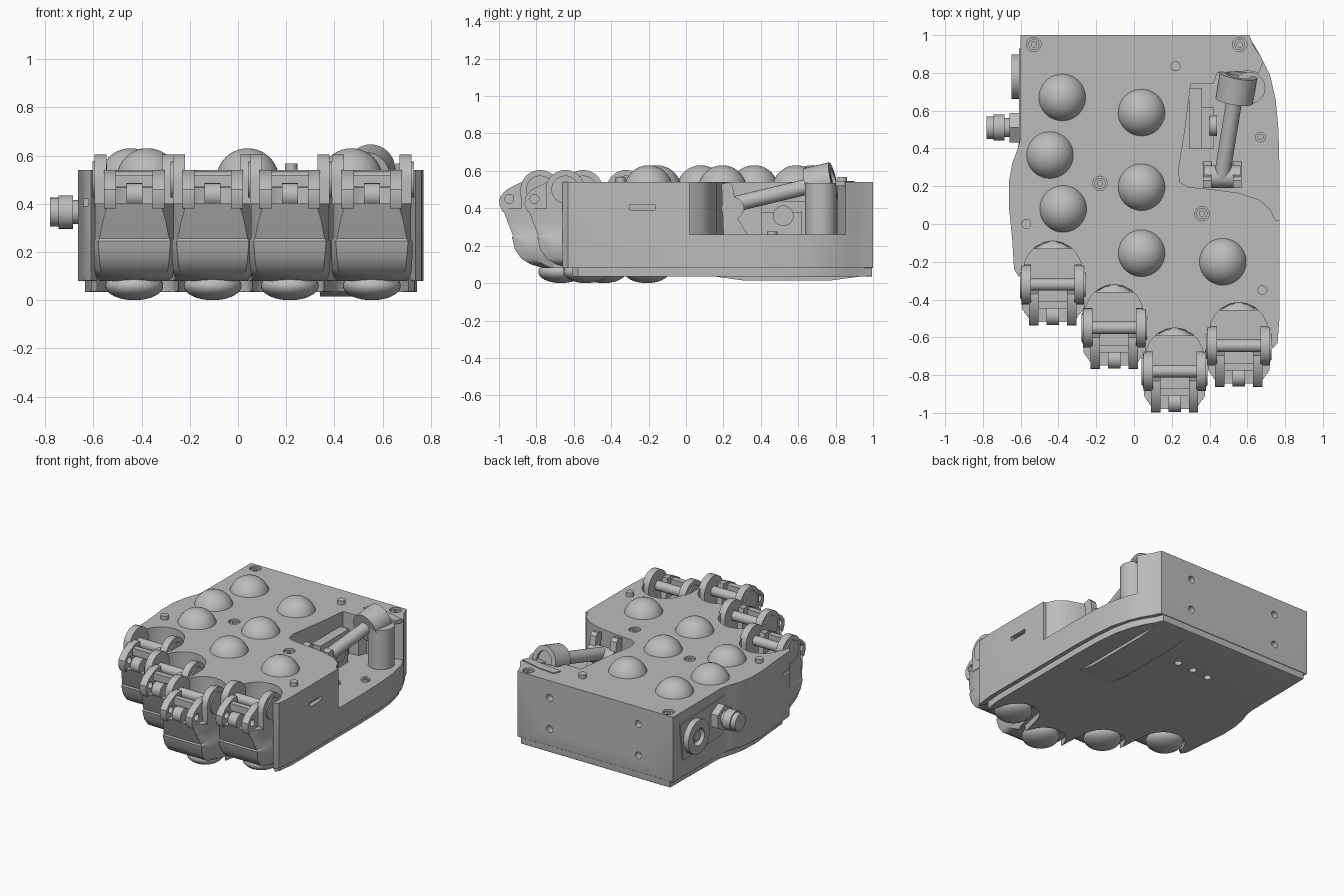
import bpy, bmesh, math
from mathutils import Vector, Matrix

cube = bpy.data.objects.get("Cube")
if cube:
    bpy.data.objects.remove(cube, do_unlink=True)

grey = bpy.data.materials.new("plain grey")
grey.use_nodes = True
grey.diffuse_color = (0.5, 0.5, 0.5, 1)
grey.node_tree.nodes["Principled BSDF"].inputs["Base Color"].default_value = (0.5, 0.5, 0.5, 1)
parts = []


def make(name, bm):
    bmesh.ops.recalc_face_normals(bm, faces=bm.faces[:])
    mesh = bpy.data.meshes.new(name)
    bm.to_mesh(mesh)
    bm.free()
    mesh.materials.append(grey)
    ob = bpy.data.objects.new(name, mesh)
    bpy.context.collection.objects.link(ob)
    parts.append(ob)
    return ob


def loft(name, rings, bevel=0):
    """Skin a stack of equal point rings; optionally round the first rim."""
    bm = bmesh.new()
    rows = [[bm.verts.new(p) for p in ring] for ring in rings]
    n = len(rows[0])
    for a, b in zip(rows, rows[1:]):
        for i in range(n):
            bm.faces.new((a[i], a[(i + 1) % n], b[(i + 1) % n], b[i]))
    first = bm.faces.new(rows[0])
    bm.faces.new(rows[-1])
    if bevel:
        bmesh.ops.bevel(bm, geom=first.edges[:], offset=bevel, segments=3,
                        profile=0.5, affect='EDGES', clamp_overlap=True)
    return make(name, bm)


def prism(name, pts, axis, lo, hi, bevel=0):
    place = {'x': lambda u, v, w: (w, u, v), 'y': lambda u, v, w: (u, w, v),
             'z': lambda u, v, w: (u, v, w)}[axis]
    return loft(name, [[place(u, v, w) for u, v in pts] for w in (lo, hi)], bevel)


def box(name, x, y, z):
    return prism(name, [(x[0], y[0]), (x[1], y[0]), (x[1], y[1]), (x[0], y[1])], 'z', *z)


def rod(name, p, q, r, sides=32):
    p, q = Vector(p), Vector(q)
    turn = (q - p).to_track_quat('Z', 'Y').to_matrix().to_4x4()
    bm = bmesh.new()
    bmesh.ops.create_cone(bm, cap_ends=True, segments=sides, radius1=r, radius2=r,
                          depth=(q - p).length, matrix=Matrix.Translation((p + q) / 2) @ turn)
    return make(name, bm)


def ball(name, centre, size):
    bm = bmesh.new()
    bmesh.ops.create_uvsphere(bm, u_segments=40, v_segments=20, radius=1,
                              matrix=Matrix.Translation(centre) @ Matrix.Diagonal((*size, 1)))
    return make(name, bm)


def ring(name, centre, axis, r, inner):
    """Flat washer made by cutting a disc with a hole."""
    c, d = Vector(centre), Vector(axis)
    ob = rod(name, c - d, c + d, r)
    cut(ob, rod("cutter", c - d * 3, c + d * 3, inner))


def cut(ob, cutter):
    parts.remove(cutter)
    cutter.hide_render = True
    mod = ob.modifiers.new("cut", 'BOOLEAN')
    mod.operation, mod.solver, mod.object = 'DIFFERENCE', 'EXACT', cutter
    bpy.context.view_layer.objects.active = ob
    bpy.ops.object.modifier_apply(modifier=mod.name)
    bpy.data.objects.remove(cutter, do_unlink=True)


# Finger positions: centre x and hinge y
fingers = [(-0.43, -0.32), (-0.105, -0.55), (0.215, -0.78), (0.555, -0.645)]

# Palm outline, with a scallop behind every finger
outline = [(0.61, 1), (-0.6, 1), (-0.6, 0.46), (-0.615, 0.4), (-0.645, 0.32), (-0.663, 0.22),
           (-0.663, 0.1), (-0.645, -0.08), (-0.635, -0.24), (-0.61, -0.28)]
for fx, fy in fingers:
    for i in range(11):
        t = math.pi * (1 - i / 10)
        outline.append((fx + 0.155 * math.cos(t), fy + 0.07 + 0.16 * math.sin(t)))
outline += [(0.735, -0.66), (0.76, -0.63), (0.77, -0.5), (0.77, 0.3), (0.765, 0.5),
            (0.75, 0.66), (0.72, 0.79), (0.675, 0.88), (0.635, 0.94)]

palm = prism("palm_body", outline, 'z', 0.08, 0.54, 0.03)
base = prism("base_plate", [(x * 0.96 + 0.002, y * 0.965 + 0.03) for x, y in outline],
             'z', 0.035, 0.09, 0.012)
prism("base_bulge", [(0.12, 0.04), (0.3, 0.015), (0.78, 0.015), (0.97, 0.04)], 'x', 0.34, 0.59)

# Thumb recess
recess = [(0.3, 0.74), (0.27, 0.5), (0.235, 0.28), (0.245, 0.22), (0.29, 0.195), (0.4, 0.185),
          (0.55, 0.165), (0.66, 0.13), (0.72, 0.08), (0.75, 0.02), (0.9, 0.01), (0.9, 0.88),
          (0.67, 0.85), (0.6, 0.81), (0.44, 0.8), (0.42, 0.74)]
cut(palm, prism("cutter", recess, 'z', 0.26, 0.7))

# Through holes behind the fingers
for fx, fy in fingers:
    for ob in (palm, base):
        cut(ob, rod("cutter", (fx, fy + 0.18, -0.1), (fx, fy + 0.18, 0.7), 0.05))

# Screw holes on top, back and underneath, and slots in the sides
for x, y in [(-0.53, 0.95), (0.56, 0.95), (-0.18, 0.215), (0.36, 0.055)]:
    cut(palm, rod("cutter", (x, y, 0.48), (x, y, 0.6), 0.038))
    ring("top_screw", (x, y, 0.515), (0, 0, 0.015), 0.029, 0.014)
for x in (0.36, -0.33):
    for z in (0.2, 0.42):
        cut(palm, rod("cutter", (x, 0.95, z), (x, 1.1, z), 0.024))
for x, y in [(0.47, 0.44), (0.37, 0.43), (0.17, 0.64), (0.04, 0.63), (-0.09, 0.62), (-0.49, -0.16)]:
    cut(base, rod("cutter", (x, y, -0.1), (x, y, 0.07), 0.024))
for x in (0.77, -0.65):
    cut(palm, box("cutter", (x - 0.03, x + 0.03), (-0.3, -0.165), (0.39, 0.42)))

# Top domes and locating pins
for x, y in [(-0.38, 0.67), (-0.445, 0.365), (-0.375, 0.08), (0.04, 0.59),
             (0.04, 0.195), (0.04, -0.155), (0.47, -0.2)]:
    ball("top_dome", (x, y, 0.5), (0.13, 0.13, 0.13))
for x, y in [(0.22, 0.835), (-0.57, 0), (0.68, -0.35)]:
    rod("locating_pin", (x, y, 0.5), (x, y, 0.567), 0.026)

# Finger bases
for fx, fy in fingers:
    rings = []
    for z, side, tip, front in [(0.08, 0.145, 0.1, 0.02), (0.1, 0.16, 0.13, -0.05),
                                (0.13, 0.165, 0.14, -0.1), (0.18, 0.168, 0.145, -0.135),
                                (0.245, 0.168, 0.15, -0.15), (0.255, 0.162, 0.145, -0.145),
                                (0.33, 0.162, 0.13, -0.175), (0.4, 0.162, 0.11, -0.2)]:
        half = [(side, 0.19), (side, min(0.06, front + 0.07)), (tip, front)]
        rings.append([(fx + x, fy + y, z) for x, y in half]
                     + [(fx - x, fy + y, z) for x, y in reversed(half)])
    loft("finger_housing", rings)
    rod("hinge_axle", (fx - 0.14, fy, 0.5), (fx + 0.14, fy, 0.5), 0.033)
    arc = [math.radians(a) for a in range(0, 181, 12)]
    lug = [(fy + 0.105 * math.cos(a), 0.5 + 0.105 * math.sin(a)) for a in arc]
    cheek = [(fy - 0.03, 0.38), (fy - 0.2, 0.38), (fy - 0.218, 0.42), (fy - 0.215, 0.46),
             (fy - 0.18, 0.5), (fy - 0.1, 0.54), (fy - 0.05, 0.54)]
    for s in (-1, 1):
        prism("hinge_lug", lug + [(fy - 0.1, 0.38), (fy + 0.1, 0.38)], 'x',
              fx + s * 0.115, fx + s * 0.165)
        rod("hinge_cap", (fx + s * 0.16, fy, 0.5), (fx + s * 0.174, fy, 0.5), 0.075)
        plate = prism("front_cheek", cheek, 'x', fx + s * 0.075, fx + s * 0.125)
        cut(plate, rod("cutter", (fx, fy - 0.165, 0.45), (fx + s * 0.3, fy - 0.165, 0.45), 0.024))
    box("cross_bar", (fx - 0.12, fx + 0.12), (fy - 0.13, fy - 0.09), (0.47, 0.52))
    rod("front_boss", (fx - 0.033, fy - 0.165, 0.435), (fx + 0.033, fy - 0.165, 0.435), 0.05)
    ball("lower_pad", (fx, fy + 0.11, 0.06), (0.12, 0.12, 0.06))

# Thumb drive inside the recess
foot, head = Vector((0.465, 0.25, 0.42)), Vector((0.54, 0.71, 0.53))
along = (head - foot).normalized()
rod("thumb_shaft", foot, head, 0.042)
rod("thumb_head", head - along * 0.06, head + along * 0.065, 0.1)
ring("thumb_head_rim", head + along * 0.07, along * 0.012, 0.1, 0.065)
rod("thumb_post", (0.61, 0.72, 0.25), (0.61, 0.72, 0.535), 0.085)
arm = [(0.2, 0.26), (0.33, 0.26), (0.28, 0.34), (0.25, 0.52), (0.23, 0.54), (0.19, 0.53)]
for x in (0.365, 0.525):
    prism("thumb_bracket", arm, 'x', x, x + 0.045)
rod("thumb_pivot", (0.37, 0.25, 0.4), (0.565, 0.25, 0.4), 0.06)
box("drive_block", (0.29, 0.36), (0.4, 0.72), (0.25, 0.44))
box("drive_step", (0.36, 0.42), (0.4, 0.62), (0.25, 0.38))
rod("drive_wheel", (0.4, 0.52, 0.36), (0.44, 0.52, 0.36), 0.055)
ring("recess_screw", (0.67, 0.46, 0.265), (0, 0, 0.01), 0.028, 0.014)
prism("guide_strip", [(0.38, 0.85), (0.4, 0.9), (0.52, 0.89), (0.68, 0.85), (0.66, 0.8), (0.52, 0.83)],
      'z', 0.52, 0.547)

# Side ports
ring("round_port", (-0.62, 0.78, 0.33), (0.028, 0, 0), 0.118, 0.06)
rod("port_core", (-0.58, 0.78, 0.33), (-0.635, 0.78, 0.33), 0.035)
prism("port_plate", [(0.42, 0.22), (0.9, 0.2), (0.93, 0.46), (0.44, 0.48)], 'x', -0.59, -0.608)
rod("connector_nut", (-0.59, 0.51, 0.365), (-0.66, 0.51, 0.365), 0.09, 6)
rod("connector_neck", (-0.62, 0.51, 0.365), (-0.74, 0.51, 0.365), 0.05)
rod("connector_collar", (-0.685, 0.51, 0.365), (-0.745, 0.51, 0.365), 0.069)
rod("connector_tip", (-0.74, 0.51, 0.365), (-0.78, 0.51, 0.365), 0.06)

# Smooth the curved faces and keep hard edges
bpy.ops.object.select_all(action='DESELECT')
for ob in parts:
    ob.select_set(True)
bpy.context.view_layer.objects.active = palm
bpy.ops.object.shade_smooth_by_angle(angle=math.radians(32))
